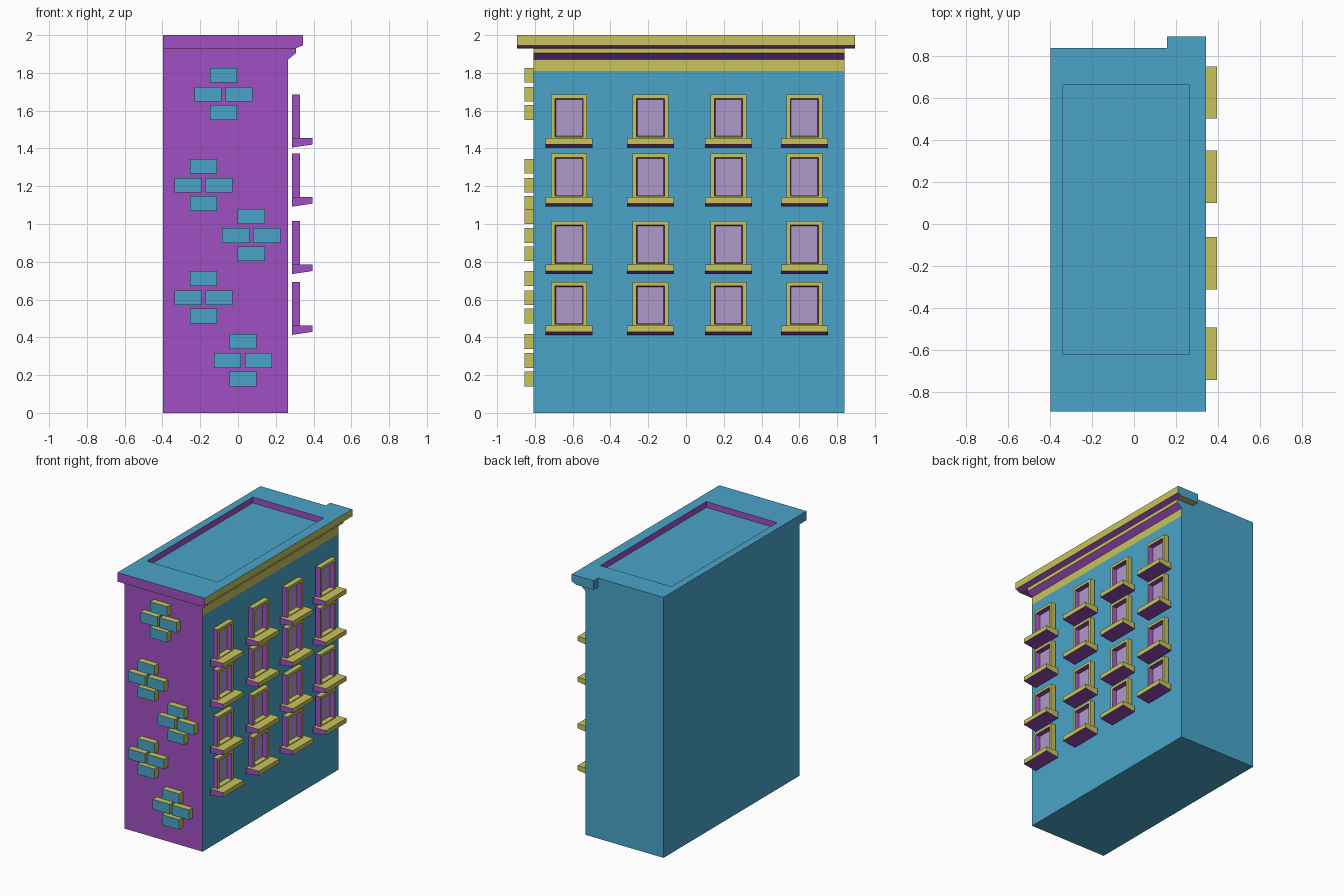
import bpy, bmesh

if "Cube" in bpy.data.objects:
    bpy.data.objects.remove(bpy.data.objects["Cube"])

# Flat colours
COLOURS = {
    "blue": (0.069, 0.376, 0.584, 1),
    "purple": (0.352, 0.080, 0.552, 1),
    "yellow": (0.578, 0.552, 0.107, 1),
    "lilac": (0.434, 0.314, 0.591, 1),
}
MATS = []
for mat_name, rgba in COLOURS.items():
    m = bpy.data.materials.new(mat_name)
    m.diffuse_color = rgba
    m.use_nodes = True
    m.node_tree.nodes["Principled BSDF"].inputs["Base Color"].default_value = m.diffuse_color
    MATS.append(m)
BLUE, PURPLE, YELLOW, LILAC = range(4)

LEFT, WALL, FRONT, BACK = -0.397, 0.265, -0.808, 0.84


def prism(profile, y0, y1):
    """Extrude an (x, z) profile from y0 to y1."""
    bm = bmesh.new()
    face = bm.faces.new([bm.verts.new((x, y0, z)) for x, z in profile])
    ext = bmesh.ops.extrude_face_region(bm, geom=[face])["geom"]
    verts = [g for g in ext if isinstance(g, bmesh.types.BMVert)]
    bmesh.ops.translate(bm, verts=verts, vec=(0, y1 - y0, 0))
    bmesh.ops.recalc_face_normals(bm, faces=bm.faces[:])
    bm.normal_update()
    return bm


def box(x0, x1, y0, y1, z0, z1):
    return prism([(x0, z0), (x1, z0), (x1, z1), (x0, z1)], y0, y1)


def facing(bm, axis):
    return max(bm.faces, key=lambda f: f.normal[axis])


def finish(bm, name, rule):
    """Colour faces by rule(normal, centre) and make the object."""
    bm.normal_update()
    for f in bm.faces:
        f.material_index = rule(f.normal, f.calc_center_median())
    mesh = bpy.data.meshes.new(name)
    bm.to_mesh(mesh)
    bm.free()
    for m in MATS:
        mesh.materials.append(m)
    ob = bpy.data.objects.new(name, mesh)
    bpy.context.collection.objects.link(ob)
    return ob


def trim_rule(n, c):
    return PURPLE if n.z < -0.3 or n.y < -0.5 else YELLOW


def cornice_rule(n, c):
    if n.x > 0.9:
        return YELLOW
    if n.z > 0.5 or n.y > 0.5 or n.x < -0.5:
        return BLUE
    return PURPLE


# Building body, with a yellow frieze band cut at the top of the street side
def body_rule(n, c):
    if n.y < -0.5:
        return PURPLE
    return YELLOW if n.x > 0.5 and c.z > 1.81 else BLUE


bm = box(LEFT, WALL, FRONT, BACK, 0, 1.93)
bmesh.ops.bisect_plane(bm, geom=bm.verts[:] + bm.edges[:] + bm.faces[:],
                       plane_co=(0, 0, 1.81), plane_no=(0, 0, 1))
finish(bm, "building_body", body_rule)

# Roof slab with a sunken roof
R = (-0.338, 0.264, -0.623, 0.662)
LIP = [(0.306, 1.93), (0.344, 1.946), (0.344, 2.0)]


def roof_rule(n, c):
    inside = R[0] - 0.01 < c.x < R[1] + 0.01 and R[2] - 0.01 < c.y < R[3] + 0.01
    if inside and c.z > 1.94 and abs(n.z) < 0.5:
        return PURPLE
    return cornice_rule(n, c)


bm = prism([(LEFT, 1.93)] + LIP + [(LEFT, 2.0)], -0.895, BACK)
top = facing(bm, 2)
bmesh.ops.inset_individual(bm, faces=[top], thickness=0.06)
for v in top.verts:
    v.co.x = R[0] if v.co.x < 0 else R[1]
    v.co.y = R[2] if v.co.y < 0 else R[3]
floor = bmesh.ops.extrude_discrete_faces(bm, faces=[top])["faces"][0]
bmesh.ops.translate(bm, verts=floor.verts[:], vec=(0, 0, -0.045))
finish(bm, "roof_slab", roof_rule)

# Short cornice return past the back wall
finish(prism([(0.158, 1.93)] + LIP + [(0.158, 2.0)], BACK, 0.895), "cornice_return",
       lambda n, c: YELLOW if n.z < -0.99 else cornice_rule(n, c))

# Lower cornice moulding
finish(prism([(0.262, 1.868), (0.306, 1.904), (0.306, 1.93), (0.262, 1.93)], FRONT, BACK),
       "cornice_moulding", cornice_rule)


# Windows: recessed frame with pane, and a sill with a sloping underside
def window_rule(n, c):
    if n.x > 0.8 and c.x < 0.32:
        return LILAC
    if 0.288 < c.x < 0.326 and n.x > 0.05 and n.z < 0.5:
        return PURPLE  # tapered reveal
    return trim_rule(n, c)


X0 = 0.287
for y in (-0.619, -0.188, 0.225, 0.627):
    for z in (1.405, 1.092, 0.735, 0.413):
        bm = box(X0, 0.327, y - 0.096, y + 0.096, z + 0.034, z + 0.28)
        pane = facing(bm, 0)
        bmesh.ops.inset_individual(bm, faces=[pane], thickness=0.03)
        bmesh.ops.inset_individual(bm, faces=[pane], thickness=0.007, depth=-0.034)
        finish(bm, "window_frame", window_rule)
        finish(prism([(X0, z), (0.395, z + 0.016), (0.395, z + 0.05), (X0, z + 0.05)],
                     y - 0.125, y + 0.125), "window_sill", trim_rule)

# Raised brick clusters on the front wall
for cx, cz in ((-0.077, 1.687), (-0.183, 1.205), (0.07, 0.939), (-0.183, 0.61), (0.027, 0.277)):
    for dx, dz in ((0, 0.101), (-0.082, 0), (0.082, 0), (0, -0.097)):
        x, z = cx + dx, cz + dz
        finish(box(x - 0.072, x + 0.072, -0.855, FRONT, z - 0.039, z + 0.039), "brick",
               lambda n, c: BLUE if n.y < -0.5 else YELLOW)
